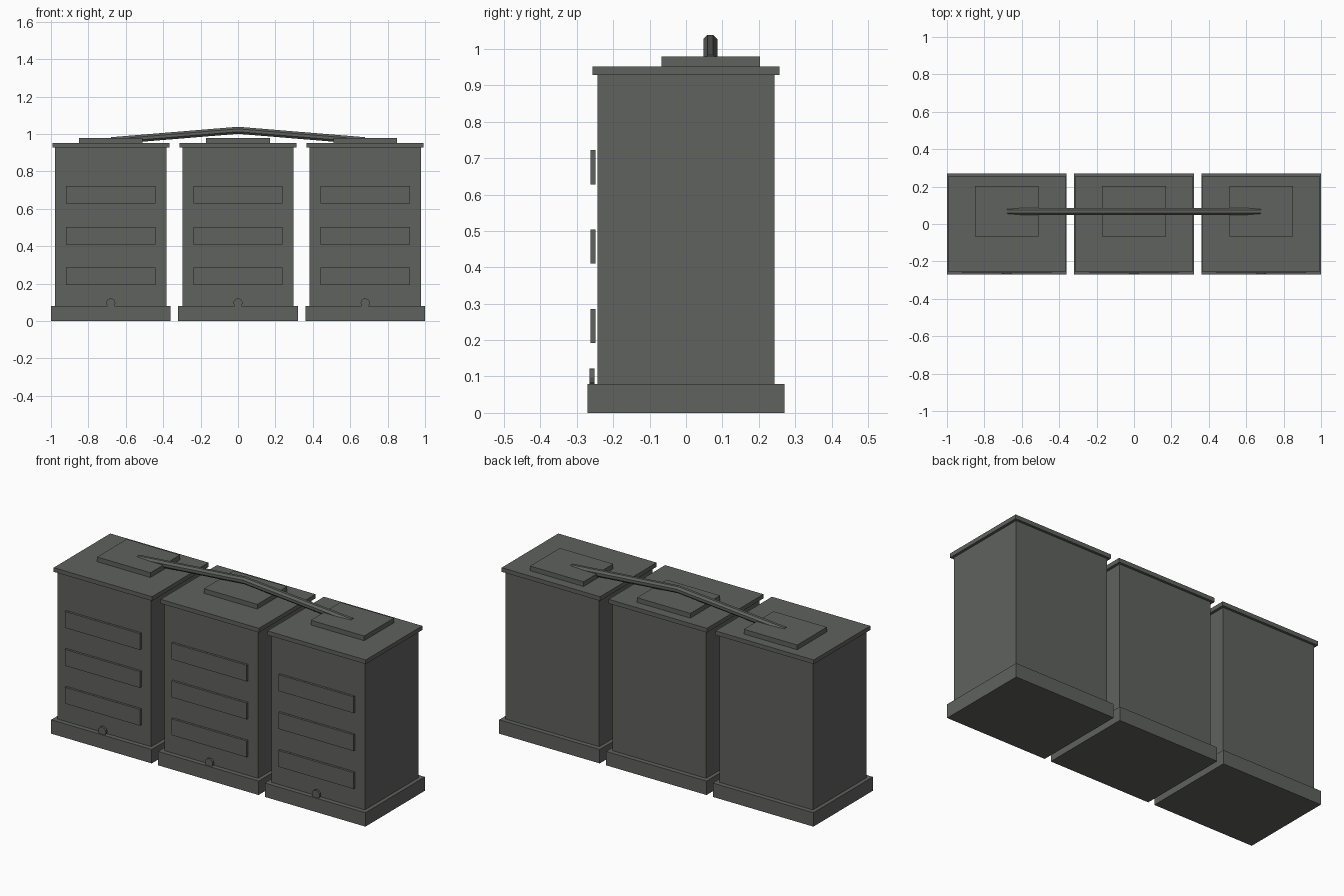
import bpy, bmesh, math
from mathutils import Vector

if "Cube" in bpy.data.objects:
    bpy.data.objects.remove(bpy.data.objects["Cube"])

grey = bpy.data.materials.new("dark grey")
grey.diffuse_color = (0.115, 0.122, 0.112, 1)
grey.use_nodes = True
grey.node_tree.nodes["Principled BSDF"].inputs["Base Color"].default_value = grey.diffuse_color


def finish(name, bm):
    bmesh.ops.recalc_face_normals(bm, faces=bm.faces)
    me = bpy.data.meshes.new(name)
    bm.to_mesh(me)
    bm.free()
    me.materials.append(grey)
    ob = bpy.data.objects.new(name, me)
    bpy.context.collection.objects.link(ob)
    return ob


def box(name, x, y, z):
    """Box from (min, max) ranges."""
    bm = bmesh.new()
    bmesh.ops.create_cube(bm, size=1)
    for v in bm.verts:
        v.co = Vector([(r[0] + r[1]) / 2 + c * (r[1] - r[0]) for r, c in zip((x, y, z), v.co)])
    return finish(name, bm)


def prism(name, sections):
    """Loft equal-sized rings and cap both ends."""
    bm = bmesh.new()
    rings = [[bm.verts.new(p) for p in s] for s in sections]
    n = len(rings[0])
    for a, b in zip(rings, rings[1:]):
        for i in range(n):
            bm.faces.new((a[i], a[(i + 1) % n], b[(i + 1) % n], b[i]))
    bm.faces.new(rings[0])
    bm.faces.new(rings[-1])
    return finish(name, bm)


# Three cabinets
for cx in (-0.68, 0, 0.68):
    span = lambda h: (cx - h, cx + h)
    box("plinth", span(0.32), (-0.27, 0.27), (0, 0.08))
    box("cabinet_body", span(0.298), (-0.243, 0.243), (0.08, 0.93))
    box("lid", span(0.313), (-0.257, 0.257), (0.928, 0.952))
    box("top_plate", span(0.17), (-0.067, 0.203), (0.952, 0.979))
    # Front panels stand just off the body
    for z in (0.239, 0.457, 0.675):
        box("front_panel", span(0.239), (-0.262, -0.249), (z - 0.047, z + 0.047))
    # Round knob sunk into the plinth
    prism("knob", [[(cx + 0.0245 * math.cos(math.tau * i / 12), y, 0.097 + 0.0245 * math.sin(math.tau * i / 12))
                    for i in range(12)] for y in (-0.265, -0.252)])

# Bent connecting pipe across the cabinet tops
r = 0.0205
prism("connecting_pipe", [[(x, 0.067 + r * math.cos(math.tau * (i + 0.5) / 8), z + r * math.sin(math.tau * (i + 0.5) / 8))
                           for i in range(8)] for x, z in ((-0.68, 0.964), (0, 1.02), (0.68, 0.964))])
